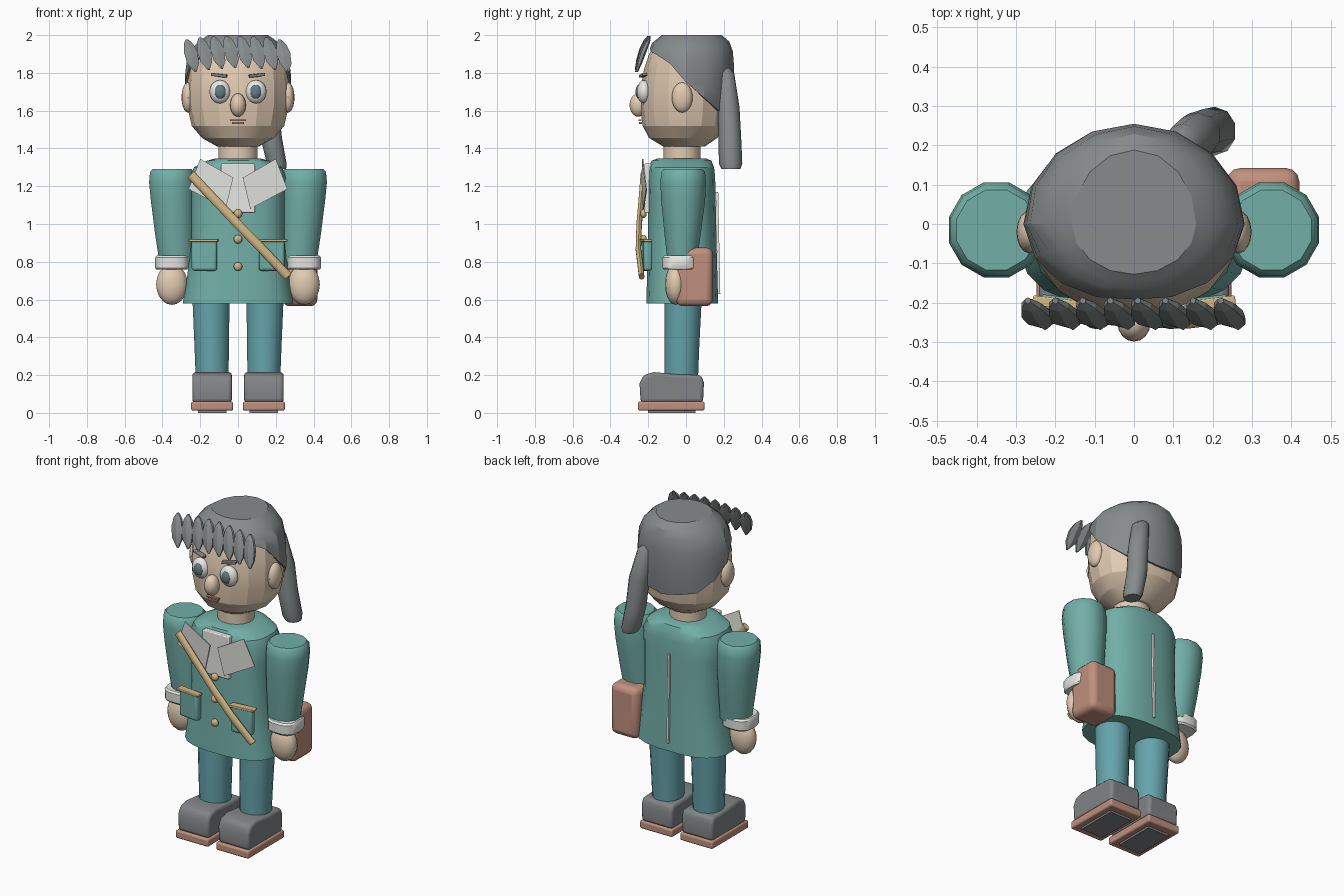
import bpy, bmesh, math
from mathutils import Vector, Euler

if "Cube" in bpy.data.objects:
    bpy.data.objects.remove(bpy.data.objects["Cube"])

COLOURS = {"skin": (.76, .60, .45), "coat": (.17, .43, .39), "trouser": (.13, .37, .41),
           "hair": (.24, .26, .26), "dark": (.22, .23, .24), "brown": (.53, .28, .21),
           "white": (.80, .81, .77), "gold": (.66, .48, .24), "iris": (.13, .2, .23), "lip": (.5, .27, .2)}
MATS = {}
for key, c in COLOURS.items():
    MATS[key] = bpy.data.materials.new(key)
    MATS[key].diffuse_color = (*c, 1)


def finish(name, bm, mat, bevel=0, smooth=35):
    bmesh.ops.recalc_face_normals(bm, faces=bm.faces)
    me = bpy.data.meshes.new(name)
    bm.to_mesh(me)
    bm.free()
    ob = bpy.data.objects.new(name, me)
    bpy.context.collection.objects.link(ob)
    me.materials.append(MATS[mat])
    if bevel:
        m = ob.modifiers.new("bevel", "BEVEL")
        m.width, m.segments = bevel, 3
    bpy.ops.object.select_all(action="DESELECT")
    bpy.context.view_layer.objects.active = ob
    ob.select_set(True)
    bpy.ops.object.shade_smooth_by_angle(angle=math.radians(smooth))
    return ob


def bridge(bm, rings, cap_start=True, cap_end=True):
    vs = [[bm.verts.new(p) for p in r] for r in rings]
    n = len(vs[0])
    for a, b in zip(vs, vs[1:]):
        for i in range(n):
            bm.faces.new((a[i], a[(i + 1) % n], b[(i + 1) % n], b[i]))
    if cap_start:
        bm.faces.new(vs[0][::-1])
    if cap_end:
        bm.faces.new(vs[-1])


def loft(name, sections, mat, n=12, power=2.0, smooth=35):
    """Stack of superellipse rings given as (x, y, z, rx, ry)."""
    def sp(v):
        return math.copysign(abs(v) ** (2 / power), v)
    rings = []
    for x, y, z, rx, ry in sections:
        angs = [2 * math.pi * (i + .5) / n for i in range(n)]
        rings.append([(x + rx * sp(math.cos(a)), y + ry * sp(math.sin(a)), z) for a in angs])
    bm = bmesh.new()
    bridge(bm, rings)
    return finish(name, bm, mat, 0, smooth)


def box(name, c, size, mat, bevel=0, rot=(0, 0, 0)):
    bm = bmesh.new()
    bmesh.ops.create_cube(bm, size=1)
    bmesh.ops.scale(bm, vec=size, verts=bm.verts)
    ob = finish(name, bm, mat, bevel)
    ob.location, ob.rotation_euler = c, rot
    return ob


def ball(name, c, r, mat):
    bm = bmesh.new()
    bmesh.ops.create_uvsphere(bm, u_segments=16, v_segments=10, radius=1)
    bmesh.ops.scale(bm, vec=r, verts=bm.verts)
    bmesh.ops.translate(bm, vec=c, verts=bm.verts)
    return finish(name, bm, mat)


def prism(name, pts, offset, mat, bevel=0):
    bm = bmesh.new()
    bridge(bm, [pts, [Vector(p) + Vector(offset) for p in pts]])
    return finish(name, bm, mat, bevel)


def lerp(table, v):
    for a, b in zip(table, table[1:]):
        if v <= b[0]:
            t = max(0, (v - a[0]) / (b[0] - a[0]))
            return [p + (q - p) * t for p, q in zip(a, b)]
    return table[-1]


# head profile: z, half width, front depth, back depth
HEAD = [(1.41, .11, .12, .10), (1.455, .19, .195, .165), (1.52, .245, .23, .215), (1.62, .268, .243, .235),
        (1.72, .27, .24, .24), (1.82, .265, .222, .242), (1.90, .25, .195, .237), (1.955, .20, .165, .218),
        (1.99, .145, .115, .175)]


def head_point(a, z, grow=0):
    """a is measured from the front."""
    _, w, f, b = lerp(HEAD, z)
    return ((w + grow) * math.sin(a), -math.cos(a) * ((f if math.cos(a) > 0 else b) + grow), z)


N = 16
bm = bmesh.new()
bridge(bm, [[head_point(2 * math.pi * i / N, h[0]) for i in range(N)] for h in HEAD])
finish("head", bm, "skin", 0, 20)
loft("neck", [(0, -.02, 1.31, .105, .1), (0, -.02, 1.44, .105, .1)], "skin", 16)

# hair cap with a hairline falling towards the back
LINE = [(0, 1.93), (40, 1.9), (68, 1.85), (90, 1.75), (112, 1.67), (135, 1.60), (180, 1.57)]
rings = []
for t in (-.01, 0, .2, .4, .6, .8, .92, 1):
    ring = []
    for i in range(N):
        deg = 360 * i / N
        low = lerp(LINE, min(deg, 360 - deg))[1]
        p = head_point(math.radians(deg), low + (1.99 - low) * max(t, 0), -.01 if t < 0 else .013)
        ring.append((p[0], p[1], p[2] + .01 * max(t, 0)))
    rings.append(ring)
bm = bmesh.new()
bridge(bm, rings, False, True)
finish("hair_cap", bm, "hair", 0, 25)

# ponytail
loft("ponytail", [(.10, .19, 1.84, .025, .03), (.125, .205, 1.80, .05, .05), (.16, .225, 1.62, .06, .058),
                  (.175, .232, 1.46, .06, .06), (.205, .236, 1.32, .055, .062), (.212, .238, 1.29, .045, .05)],
     "hair", 10, 2, 40)

# fringe locks
for i in range(8):
    x = -.25 + i * .07
    d = -.02 * (abs(i - 3.5) / 3.5) ** 2
    loft("fringe_lock", [(x + .025, -.262, 1.825 + d, .006, .008), (x + .012, -.248, 1.87 + d, .036, .015),
                         (x, -.228, 1.93 + d, .042, .018), (x - .012, -.208, 1.975 + d, .028, .015),
                         (x - .02, -.195, 1.997 + d, .008, .008)], "hair", 6, 2, 15)

# face
ball("nose", (0, -.252, 1.63), (.042, .047, .062), "skin")
box("upper_lip", (0, -.243, 1.55), (.085, .015, .008), "lip")
box("lower_lip", (0, -.241, 1.535), (.065, .018, .012), "lip", .003)
for s in (-1, 1):
    ball("eye", (s * .095, -.222, 1.70), (.056, .038, .062), "white")
    ball("iris", (s * .094, -.25, 1.70), (.03, .017, .037), "iris")
    ball("ear", (s * .265, -.02, 1.67), (.034, .055, .08), "skin")
    box("eyebrow", (s * .10, -.228, 1.787), (.085, .025, .016), "hair", .004, (0, -s * .12, s * .25))

# coat
loft("coat", [(0, -.02, .58, .295, .192), (0, -.02, .72, .272, .188), (0, -.02, .9, .25, .183),
              (0, -.022, 1.15, .252, .18), (0, -.022, 1.25, .258, .178), (0, -.024, 1.30, .235, .174),
              (0, -.024, 1.335, .165, .16), (0, -.022, 1.347, .12, .13)], "coat", 20, 2.7, 30)
box("back_seam", (0, .169, .90), (.012, .014, .54), "white", 0, (.02, 0, 0))
for z in (1.055, .92, .775):
    ball("button", (0, -.225, z), (.023, .017, .023), "gold")

# neckcloth and collar flaps
box("neckcloth", (0, -.202, 1.19), (.18, .035, .26), "white", .005)
for s in (-1, 1):
    prism("collar_flap", [(s * .2, -.232, 1.345), (s * .025, -.236, 1.245), (s * .065, -.228, 1.08),
                          (s * .262, -.212, 1.185)], (0, .006, 0), "white")
    box("pocket", (s * .178, -.208, .835), (.135, .045, .165), "coat", .015, (0, 0, s * .12))
    box("pocket_trim", (s * .182, -.213, .913), (.155, .045, .014), "gold", .004, (0, 0, s * .12))

    # sleeve, cuff and hand
    loft("sleeve", [(s * .325, -.02, .80, .095, .08), (s * .335, -.018, .95, .108, .1),
                    (s * .345, -.015, 1.12, .12, .12), (s * .35, -.015, 1.22, .125, .125),
                    (s * .35, -.015, 1.275, .12, .12), (s * .35, -.015, 1.292, .105, .105)], "coat", 12, 2, 40)
    loft("cuff", [(s * .35, -.033, .758, .083, .085), (s * .35, -.033, .768, .09, .093),
                  (s * .35, -.033, .822, .09, .095), (s * .35, -.033, .832, .083, .085)], "white", 16, 3, 35)
    ball("hand", (s * .35, -.055, .68), (.083, .056, .108), "skin")

    # trouser leg, shoe and sole
    loft("trouser_leg", [(s * .137, -.025, .17, .088, .09), (s * .139, -.022, .35, .093, .094),
                         (s * .143, -.015, .6, .1, .1)], "trouser", 16)
    x0, x1 = s * .137 - .105, s * .137 + .105
    side = [(-.24, .055), (-.246, .155), (-.225, .2), (-.17, .216), (-.06, .205), (.08, .2), (.095, .16), (.09, .055)]
    prism("shoe", [(x0, y, z) for y, z in side], (x1 - x0, 0, 0), "dark", .018)
    box("sole", (s * .137, -.078, .036), (.222, .352, .048), "brown", .01)
    box("tread", (s * .137, -.075, .012), (.15, .25, .024), "dark")

# satchel and shoulder strap
box("satchel", (.328, .045, .72), (.185, .195, .31), "brown", .035)
path = [(-.25, -.226, 1.262), (-.13, -.236, 1.135), (0, -.248, .998), (.13, -.252, .865), (.265, -.235, .722)]
along = Vector((.52, 0, -.54)).normalized()
across = Vector((along.z, 0, -along.x))
rings = []
for p in path:
    rings.append([Vector(p) + across * .024 * math.cos(a) + Vector((0, .015 * math.sin(a), 0))
                  for a in [2 * math.pi * k / 10 for k in range(10)]])
bm = bmesh.new()
bridge(bm, rings)
finish("strap", bm, "gold", 0, 40)

for m in bpy.data.materials:
    if m.users and not m.is_grease_pencil:
        m.use_nodes = True
        m.node_tree.nodes["Principled BSDF"].inputs["Base Color"].default_value = m.diffuse_color
